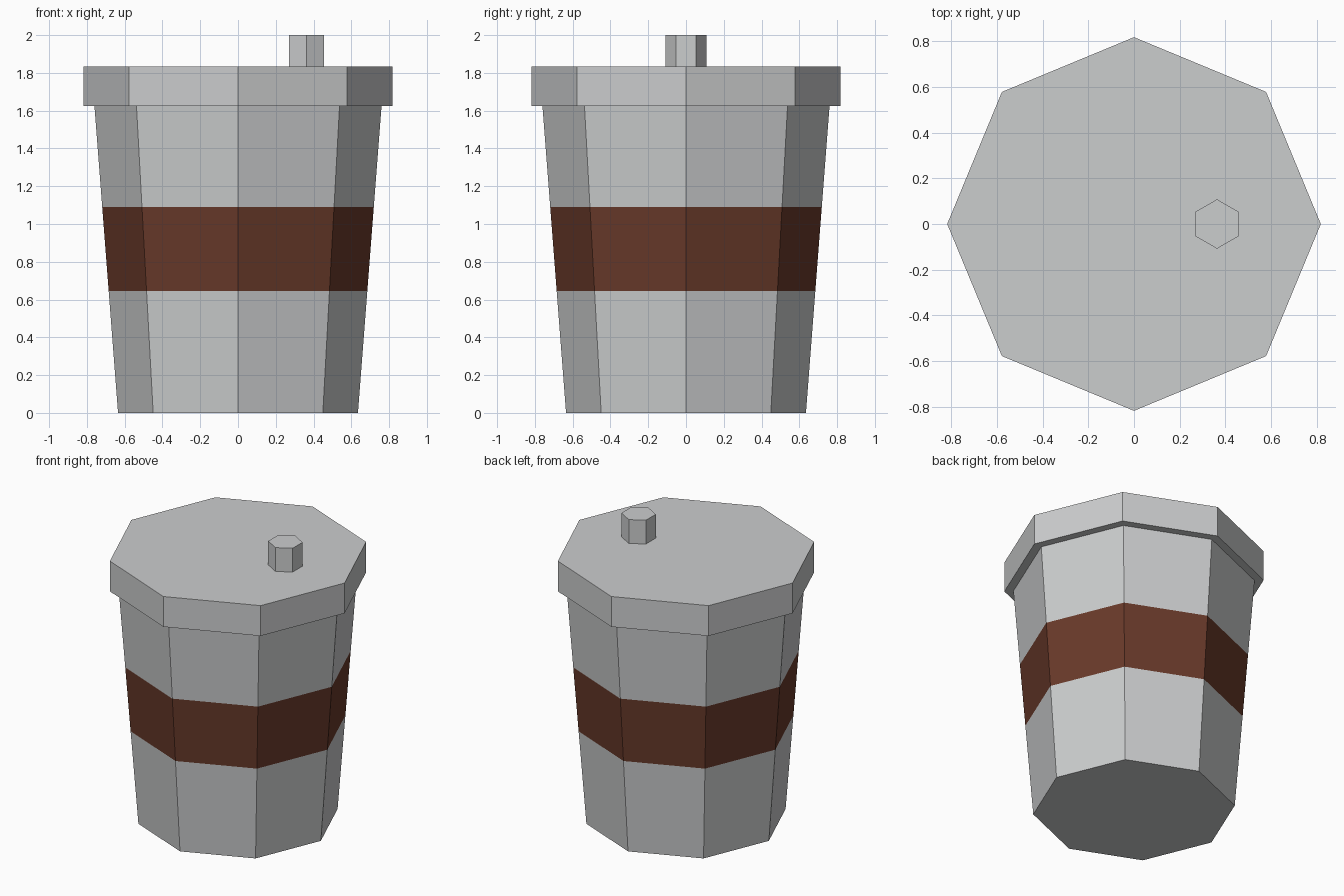
import bpy
import math

cube = bpy.data.objects.get("Cube")
if cube:
    bpy.data.objects.remove(cube, do_unlink=True)


def make_material(name, colour):
    mat = bpy.data.materials.new(name)
    mat.use_nodes = True
    mat.diffuse_color = colour
    mat.node_tree.nodes["Principled BSDF"].inputs["Base Color"].default_value = colour
    return mat


def lathe(name, sides, profile, mats, location=(0, 0, 0), turn=0.0):
    """Closed faceted solid from (radius, height) rings, flat shaded."""
    verts = []
    for radius, z in profile:
        for i in range(sides):
            a = turn + math.tau * i / sides
            verts.append((radius * math.cos(a), radius * math.sin(a), z))
    faces = [tuple(reversed(range(sides)))]
    for ring in range(len(profile) - 1):
        low, high = ring * sides, (ring + 1) * sides
        for i in range(sides):
            j = (i + 1) % sides
            faces.append((low + i, low + j, high + j, high + i))
    faces.append(tuple(range(len(verts) - sides, len(verts))))
    mesh = bpy.data.meshes.new(name)
    mesh.from_pydata(verts, [], faces)
    for mat in mats:
        mesh.materials.append(mat)
    obj = bpy.data.objects.new(name, mesh)
    obj.location = location
    bpy.context.collection.objects.link(obj)
    return obj


white = make_material("off_white", (0.6, 0.61, 0.615, 1))
brown = make_material("brown_sleeve", (0.14, 0.042, 0.023, 1))

# Tapered cup with a flush brown band
BASE_R, TOP_R, CUP_H = 0.635, 0.762, 1.65
BAND_LOW, BAND_HIGH = 0.645, 1.09
heights = (0, BAND_LOW, BAND_HIGH, CUP_H)
cup = lathe("cup_body", 8,
            [(BASE_R + (TOP_R - BASE_R) * z / CUP_H, z) for z in heights],
            [white, brown])
for face in cup.data.polygons:
    if BAND_LOW < face.center.z < BAND_HIGH:
        face.material_index = 1

# Overhanging lid
lathe("lid", 8, [(0.817, 1.625), (0.817, 1.835)], [white])

# Hexagonal drinking spout, off-centre to the model's left
lathe("spout", 6, [(0.108, 1.82), (0.108, 2.0)], [white],
      location=(0.363, 0, 0), turn=math.pi / 6)
